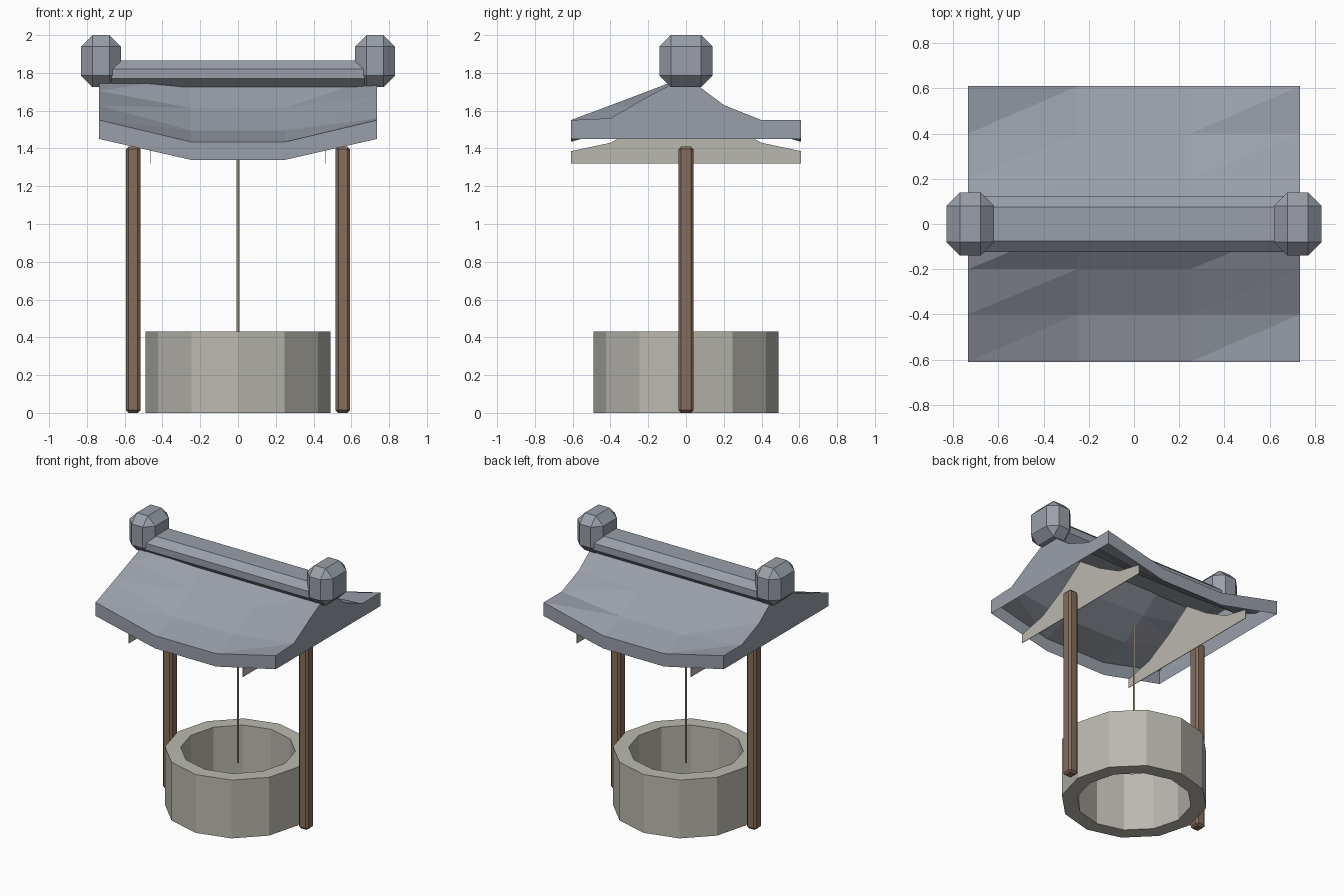
import bpy, bmesh
from math import pi, sin, cos

cube = bpy.data.objects.get("Cube")
if cube:
    bpy.data.objects.remove(cube, do_unlink=True)


def material(name, colour):
    m = bpy.data.materials.new(name)
    m.use_nodes = True
    m.diffuse_color = (*colour, 1)
    m.node_tree.nodes["Principled BSDF"].inputs["Base Color"].default_value = (*colour, 1)
    return m


slate = material("slate grey", (0.32, 0.345, 0.395))
stone = material("pale stone", (0.49, 0.48, 0.43))
wood = material("brown wood", (0.24, 0.155, 0.105))
hemp = material("tan rope", (0.5, 0.42, 0.27))


def finish(name, bm, mat, fix_normals=True):
    if fix_normals:
        bmesh.ops.recalc_face_normals(bm, faces=bm.faces)
    mesh = bpy.data.meshes.new(name)
    bm.to_mesh(mesh)
    bm.free()
    mesh.materials.append(mat)
    obj = bpy.data.objects.new(name, mesh)
    bpy.context.collection.objects.link(obj)
    return obj


def bevelled_box(name, centre, size, bevel, mat):
    bm = bmesh.new()
    bmesh.ops.create_cube(bm, size=1)
    bmesh.ops.scale(bm, vec=size, verts=bm.verts)
    bmesh.ops.translate(bm, vec=centre, verts=bm.verts)
    bmesh.ops.bevel(bm, geom=bm.edges[:], offset=bevel, segments=1, affect='EDGES')
    return finish(name, bm, mat)


def extrude_x(name, profile, x0, x1, mat):
    """Closed (y, z) profile swept from x0 to x1."""
    bm = bmesh.new()
    face = bm.faces.new([bm.verts.new((x0, y, z)) for y, z in profile])
    new = bmesh.ops.extrude_face_region(bm, geom=[face])["geom"]
    moved = [v for v in new if isinstance(v, bmesh.types.BMVert)]
    bmesh.ops.translate(bm, vec=(x1 - x0, 0, 0), verts=moved)
    return finish(name, bm, mat)


# Stone well ring, open top and bottom
bm = bmesh.new()
SIDES, HEIGHT = 12, 0.43
rings = []
for r, z in ((0.49, 0), (0.49, HEIGHT), (0.385, HEIGHT), (0.385, 0)):
    angles = [2 * pi * i / SIDES for i in range(SIDES)]
    rings.append([bm.verts.new((r * cos(a), r * sin(a), z)) for a in angles])
for k, ring in enumerate(rings):
    above = rings[(k + 1) % len(rings)]
    for i in range(SIDES):
        j = (i + 1) % SIDES
        bm.faces.new((ring[i], ring[j], above[j], above[i]))
finish("well_ring", bm, stone)

# Rope hanging into the well
bm = bmesh.new()
bmesh.ops.create_cone(bm, cap_ends=True, segments=6, radius1=0.008, radius2=0.008, depth=1.02)
bmesh.ops.translate(bm, vec=(0, 0, 0.84), verts=bm.verts)
finish("rope", bm, hemp)

# Posts, gable boards and ridge end blocks on both sides
half = [(0.61, 1.385), (0.4, 1.43), (0.2, 1.54)]
board = [(-0.61, 1.32), (0.61, 1.32)] + half + [(0, 1.68)] + [(-y, z) for y, z in reversed(half)]
for side, s in (("left", 1), ("right", -1)):
    bevelled_box(side + "_post", (s * 0.555, 0, 0.705), (0.076, 0.08, 1.41), 0.014, wood)
    extrude_x(side + "_gable_board", board, s * 0.465 - 0.002, s * 0.465 + 0.002, stone)
    bevelled_box(side + "_ridge_block", (s * 0.725, 0, 1.8625), (0.21, 0.28, 0.275), 0.06, slate)

# Octagonal ridge beam
ridge = [(-0.075, 1.725), (0.075, 1.725), (0.125, 1.77), (0.125, 1.82),
         (0.075, 1.865), (-0.075, 1.865), (-0.125, 1.82), (-0.125, 1.77)]
extrude_x("ridge_beam", ridge, -0.67, 0.67, slate)

# Sagging roof: a bent sheet with a hanging rim, open underneath
xs = (-0.735, -0.25, 0.25, 0.735)
ys = (-0.61, -0.4, -0.2, 0, 0.2, 0.4, 0.61)
middle = (1.435, 1.495, 1.615, 1.78, 1.615, 1.495, 1.435)
right_end = (1.55, 1.628, 1.704, 1.78, 1.63, 1.55, 1.55)
left_end = (1.55, 1.56, 1.675, 1.78, 1.63, 1.55, 1.55)
columns = (right_end, middle, middle, left_end)
bm = bmesh.new()
grid = [[bm.verts.new((x, y, z)) for y, z in zip(ys, col)] for x, col in zip(xs, columns)]
for i in range(len(xs) - 1):
    for j in range(len(ys) - 1):
        a, b = grid[i][j], grid[i + 1][j]
        c, d = grid[i + 1][j + 1], grid[i][j + 1]
        if i == 1:
            bm.faces.new((a, b, c, d))
        else:
            bm.faces.new((a, b, c))
            bm.faces.new((a, c, d))
rim = [e for e in bm.edges if e.is_boundary]
new = bmesh.ops.extrude_edge_only(bm, edges=rim)["geom"]
for v in new:
    if isinstance(v, bmesh.types.BMVert):
        v.co.z = 1.45 if abs(v.co.x) > 0.7 else 1.34
finish("roof", bm, slate)
